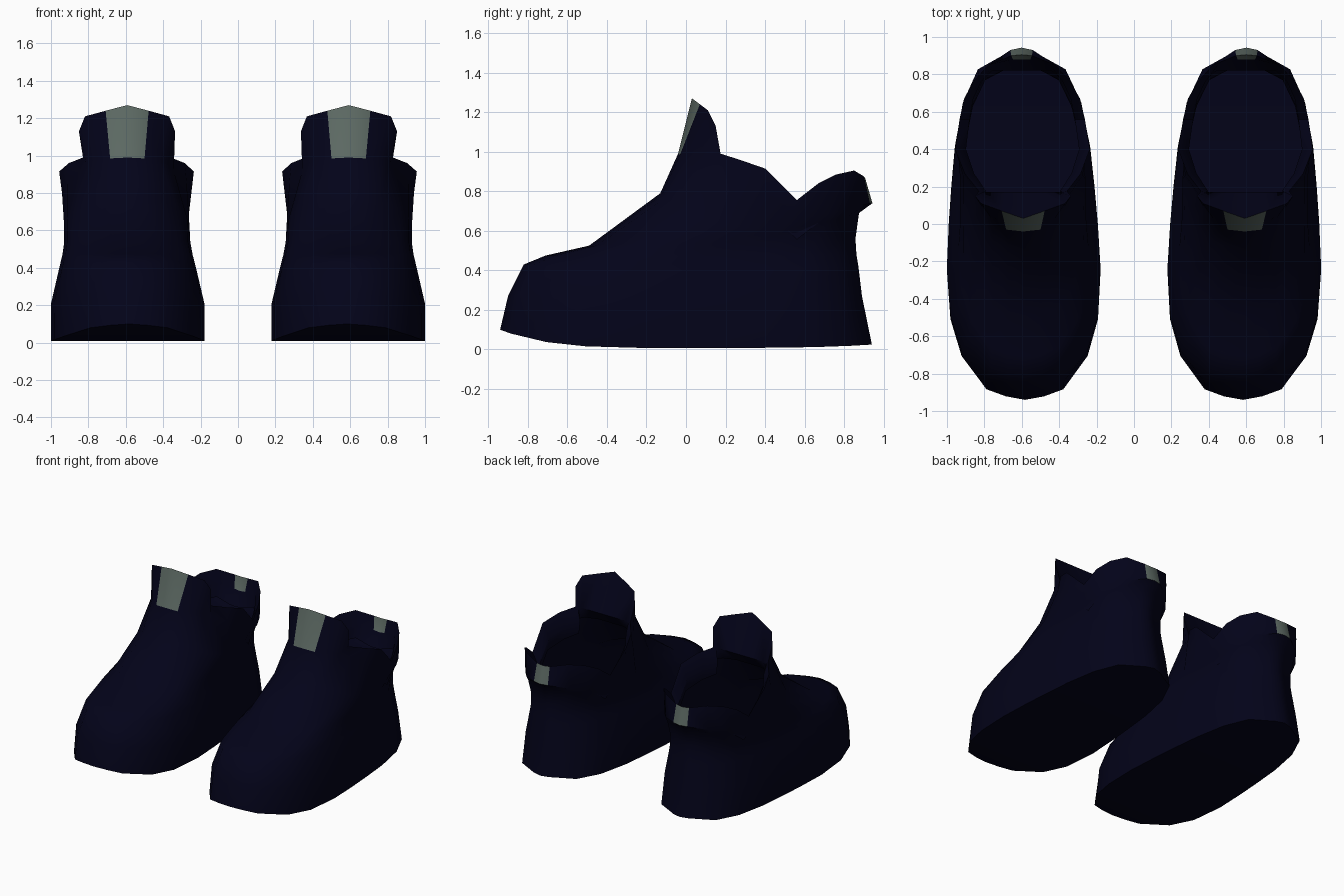
import bpy
import bmesh
import math

default_cube = bpy.data.objects.get("Cube")
if default_cube:
    bpy.data.objects.remove(default_cube, do_unlink=True)


def make_material(name, colour):
    material = bpy.data.materials.new(name)
    material.use_nodes = True
    material.diffuse_color = colour
    shader = material.node_tree.nodes["Principled BSDF"]
    shader.inputs["Base Color"].default_value = colour
    shader.inputs["Roughness"].default_value = 0.8
    return material


navy = make_material("navy fabric", (0.0009, 0.0009, 0.0098, 1))
grey = make_material("grey green tab", (0.108, 0.142, 0.125, 1))

# Half outline from toe to heel: share of the half width, share of the length
OUTLINE = [(0, 0), (.25, .01), (.5, .03), (.82, .125), (.96, .23), (1, .37),
           (.97, .5), (.93, .61), (.88, .72), (.77, .845), (.57, .94), (.16, .99), (0, 1)]

# Half loop under the collar and tongue, toe to heel
THROAT = [(0, -.04, .99), (.092, -.03, .985), (.17, .03, .98), (.22, .09, .96),
          (.25, .16, .92), (.32, .26, .86), (.345, .39, .8), (.335, .54, .69),
          (.31, .65, .68), (.265, .745, .69), (.185, .845, .715), (.06, .93, .74), (0, .943, .74)]

# Half loop along the top edge: raised tongue, side notch, heel collar
RIM = [(0, .03, 1.27), (.115, .07, 1.24), (.225, .11, 1.21), (.257, .15, 1.13),
       (.235, .175, .99), (.31, .27, .96), (.36, .4, .915), (.335, .56, .755),
       (.31, .67, .84), (.26, .76, .885), (.18, .85, .905), (.055, .9, .875), (0, .905, .87)]


def body_loop(front_y, front_z, back_y, back_z, side_z, half_width, bend=2):
    """Half loop whose height bends from the toe, past the side, to the heel."""
    points = []
    for share, along in OUTLINE:
        end_z = front_z if along < .5 else back_z
        z = side_z + (end_z - side_z) * (2 * along - 1) ** bend
        points.append((share * half_width, front_y + (back_y - front_y) * along, z))
    return points


def lining_loop(front_y, back_y, drop, narrow):
    """The rim drawn inwards and down, flat behind the tongue and at the heel."""
    return [(x * narrow, min(max(y, front_y), back_y), min(z, 1.09) - drop) for x, y, z in RIM]


def full_loop(half):
    return half + [(-x, y, z) for x, y, z in reversed(half[1:-1])]


# Sole and upper, then throat and rim, then the lining folded inside
BODY = [
    body_loop(-.94, .10, .94, .025, .008, .411, bend=4),
    body_loop(-.90, .27, .89, .27, .2, .411),
    body_loop(-.82, .43, .872, .42, .4, .365),
    body_loop(-.71, .475, .862, .48, .47, .348),
    body_loop(-.49, .525, .857, .56, .54, .337),
    body_loop(-.13, .79, .875, .69, .61, .335),
]
LINING = [lining_loop(.17, .88, .1, .84), lining_loop(.08, .82, .2, .88)]
THROAT_ROW = len(BODY)
RIM_ROW = THROAT_ROW + 1


def build_boot(name, side):
    loops = [full_loop(half) for half in BODY + [THROAT, RIM] + LINING]
    count = len(loops[0])
    heel = len(RIM) - 1
    tongue_tab, heel_tab = (0, count - 1), (heel - 1, heel)
    bm = bmesh.new()
    rows = []
    for loop in loops:
        rows.append([bm.verts.new((side * (.592 + .01 * y + x), y, z)) for x, y, z in loop])
    # Walls: tongue tab outside only, heel tab folded over the collar
    for row in range(len(rows) - 1):
        lower, upper = rows[row], rows[row + 1]
        for i in range(count):
            j = (i + 1) % count
            face = bm.faces.new((lower[i], lower[j], upper[j], upper[i]))
            on_tongue = row == THROAT_ROW and i in tongue_tab
            on_heel = row in (THROAT_ROW, RIM_ROW) and i in heel_tab
            face.material_index = 1 if on_tongue or on_heel else 0
    # Sole, bridged straight across in strips
    sole = rows[0]
    for i in range(heel):
        strip = (sole[i], sole[i + 1], sole[-i - 1], sole[-i])
        bm.faces.new(list(dict.fromkeys(strip)))
    bmesh.ops.recalc_face_normals(bm, faces=bm.faces)
    mesh = bpy.data.meshes.new(name)
    bm.to_mesh(mesh)
    bm.free()
    mesh.materials.append(navy)
    mesh.materials.append(grey)
    boot = bpy.data.objects.new(name, mesh)
    bpy.context.collection.objects.link(boot)
    bpy.ops.object.select_all(action="DESELECT")
    boot.select_set(True)
    bpy.context.view_layer.objects.active = boot
    bpy.ops.object.shade_smooth_by_angle(angle=math.radians(45))


build_boot("left_boot", 1)
build_boot("right_boot", -1)
